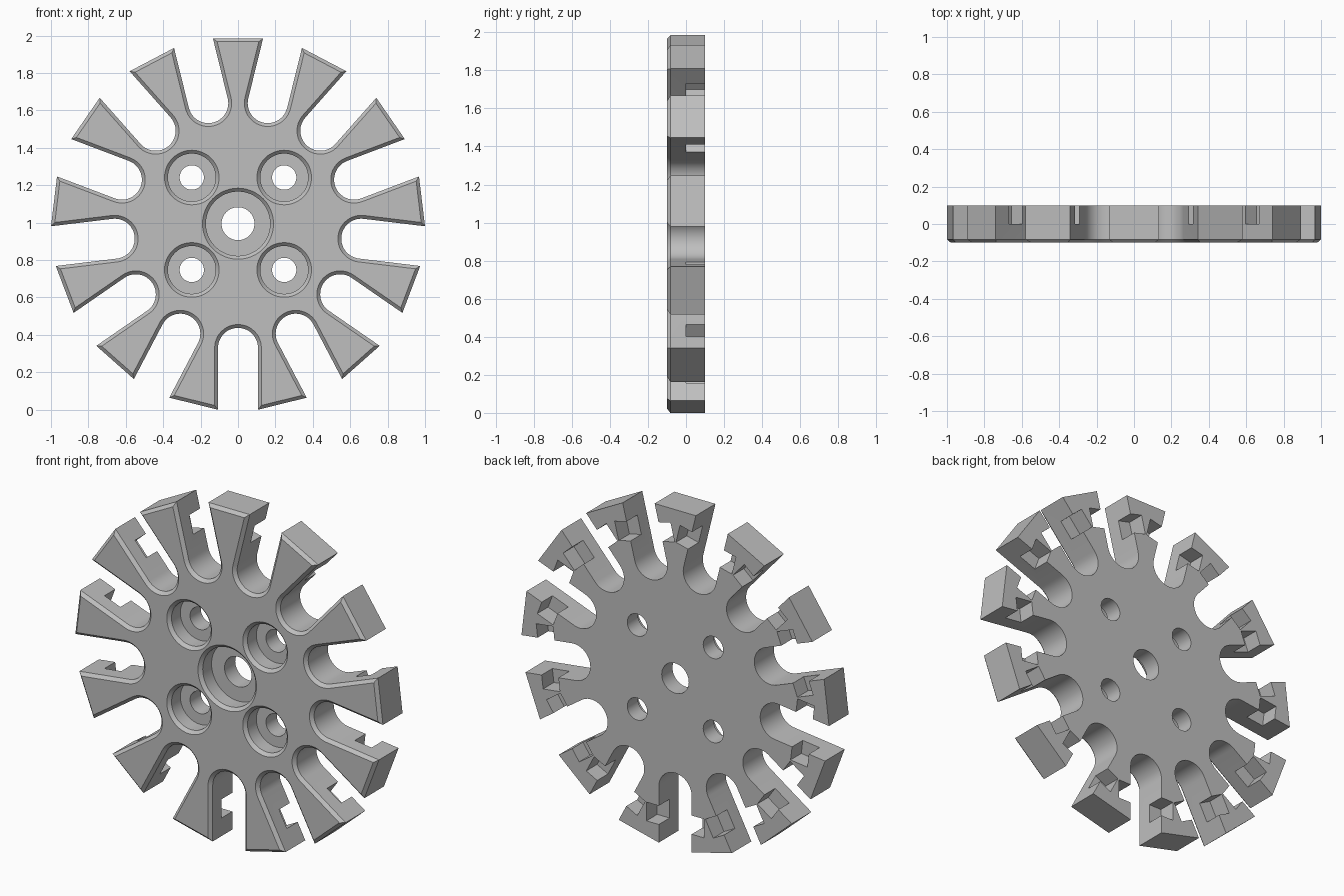
import bpy, bmesh, math
from mathutils import Vector

if "Cube" in bpy.data.objects:
    bpy.data.objects.remove(bpy.data.objects["Cube"])

TEETH = 13
STEP = 2 * math.pi / TEETH
HALF = STEP / 2
APOTHEM = 0.991      # centre to the flat tooth tips
SLOT = 0.107         # slot half width
SLOT_R = 0.664       # centre of the rounded slot end
BEVEL = 0.018
FRONT, BACK = -0.1, 0.1
CENTRE = 0.994


def place(angle, r, s, y):
    """Point r outward along an angle and s sideways from it."""
    c, n = math.cos(angle), math.sin(angle)
    return Vector((r * c - s * n, y, CENTRE + r * n + s * c))


def slot_angles():
    return [-math.pi / 2 + k * STEP for k in range(TEETH)]


def outline(bm, inset, y):
    """Closed toothed outline, shrunk by inset."""
    h = SLOT + inset
    tip = (APOTHEM - inset - h * math.sin(HALF)) / math.cos(HALF)
    ring = []
    for a in slot_angles():
        ring.append(bm.verts.new(place(a, tip, -h, y)))
        for i in range(25):
            t = math.pi * i / 24
            ring.append(bm.verts.new(
                place(a, SLOT_R - h * math.sin(t), -h * math.cos(t), y)))
        ring.append(bm.verts.new(place(a, tip, h, y)))
    return ring


def bridge(bm, a, b):
    for i in range(len(a)):
        j = (i + 1) % len(a)
        bm.faces.new((a[i], a[j], b[j], b[i]))


def loft(bm, rings):
    for a, b in zip(rings, rings[1:]):
        bridge(bm, a, b)
    bm.faces.new(rings[0])
    bm.faces.new(rings[-1])


def finish(bm, name):
    bmesh.ops.recalc_face_normals(bm, faces=bm.faces)
    mesh = bpy.data.meshes.new(name)
    bm.to_mesh(mesh)
    bm.free()
    obj = bpy.data.objects.new(name, mesh)
    bpy.context.collection.objects.link(obj)
    return obj


# Toothed disc with a bevelled front edge
bm = bmesh.new()
loft(bm, [outline(bm, BEVEL, FRONT),
          outline(bm, 0, FRONT + BEVEL),
          outline(bm, 0, BACK)])
disc = finish(bm, "slotted_disc")


# Cutters: counterbored holes and rear notches
def counterbore(bm, x, z, bore, hole):
    profile = [(bore + BEVEL, FRONT - 0.01), (bore + BEVEL, FRONT),
               (bore, FRONT + BEVEL), (bore, 0), (hole, 0), (hole, BACK + 0.02)]
    rings = []
    for r, y in profile:
        rings.append([bm.verts.new((x + r * math.cos(t), y, CENTRE + z + r * math.sin(t)))
                      for t in (2 * math.pi * i / 48 for i in range(48))])
    loft(bm, rings)


bm = bmesh.new()
counterbore(bm, 0, 0, 0.172, 0.088)
for sx in (-1, 1):
    for sz in (-1, 1):
        counterbore(bm, sx * 0.247, sz * 0.247, 0.128, 0.065)
for a in slot_angles():
    rings = []
    for y in (0, BACK + 0.02):
        rings.append([bm.verts.new(place(a, r, s, y)) for r, s in
                      ((0.778, -0.187), (0.888, -0.187), (0.888, 0.187), (0.778, 0.187))])
    loft(bm, rings)
cutter = finish(bm, "hole_and_notch_cutter")
cutter.hide_render = True

# Cut the disc
mod = disc.modifiers.new("cut", 'BOOLEAN')
mod.operation = 'DIFFERENCE'
mod.solver = 'EXACT'
mod.object = cutter
bpy.ops.object.select_all(action='DESELECT')
disc.select_set(True)
bpy.context.view_layer.objects.active = disc
bpy.ops.object.modifier_apply(modifier=mod.name)
bpy.data.objects.remove(cutter)

# Plain grey finish
grey = bpy.data.materials.new("plain_grey")
grey.use_nodes = True
colour = (0.52, 0.52, 0.52, 1)
grey.diffuse_color = colour
grey.node_tree.nodes["Principled BSDF"].inputs["Base Color"].default_value = colour
disc.data.materials.clear()
disc.data.materials.append(grey)
bpy.ops.object.shade_smooth_by_angle(angle=math.radians(25))
